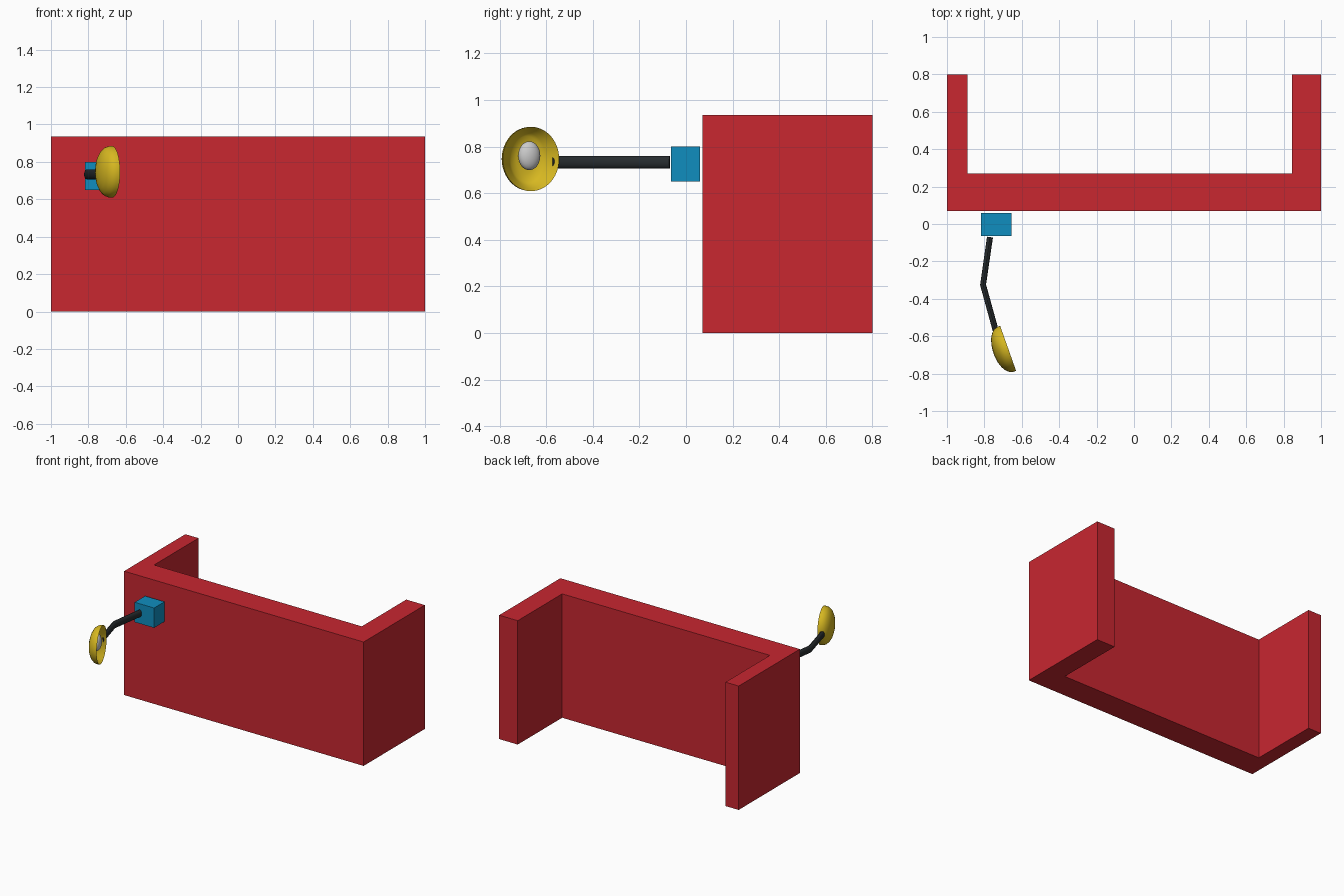
import bpy, bmesh, math
from mathutils import Vector, Matrix

if "Cube" in bpy.data.objects:
    bpy.data.objects.remove(bpy.data.objects["Cube"])


def material(name, rgb):
    m = bpy.data.materials.new(name)
    m.diffuse_color = (*rgb, 1)
    m.use_nodes = True
    m.node_tree.nodes["Principled BSDF"].inputs["Base Color"].default_value = m.diffuse_color
    return m


RED = material("red", (0.58, 0.02, 0.03))
BLUE = material("blue", (0.005, 0.27, 0.52))
DARK = material("dark", (0.02, 0.025, 0.028))
YELLOW = material("yellow", (0.68, 0.48, 0.015))


def finish(name, bm, mat=None, smooth=False):
    bmesh.ops.recalc_face_normals(bm, faces=bm.faces)
    me = bpy.data.meshes.new(name)
    bm.to_mesh(me)
    bm.free()
    ob = bpy.data.objects.new(name, me)
    bpy.context.collection.objects.link(ob)
    if mat:
        me.materials.append(mat)
    if smooth:
        bpy.ops.object.select_all(action='DESELECT')
        ob.select_set(True)
        bpy.context.view_layer.objects.active = ob
        bpy.ops.object.shade_smooth_by_angle(angle=math.radians(35))
    return ob


def prism(name, outline, z0, z1, mat):
    bm = bmesh.new()
    face = bm.faces.new([bm.verts.new((x, y, z0)) for x, y in outline])
    top = bmesh.ops.extrude_face_region(bm, geom=[face])["geom"]
    for v in top:
        if isinstance(v, bmesh.types.BMVert):
            v.co.z = z1
    return finish(name, bm, mat)


def loft(bm, rings):
    n = len(rings[0])
    for a, b in zip(rings, rings[1:]):
        for i in range(n):
            j = (i + 1) % n
            bm.faces.new((a[i], a[j], b[j], b[i]))


# U-shaped wall
prism("wall", [(-1, 0.07), (1, 0.07), (1, 0.8), (0.845, 0.8), (0.845, 0.27),
               (-0.89, 0.27), (-0.89, 0.8), (-1, 0.8)], 0, 0.935, RED)

# Mounting block
prism("mount_block", [(-0.818, -0.064), (-0.656, -0.064),
                      (-0.656, 0.06), (-0.818, 0.06)], 0.65, 0.80, BLUE)

# Bent arm with an oval section
path = [Vector(p) for p in ((-0.77, -0.07, 0.733), (-0.807, -0.325, 0.733), (-0.738, -0.575, 0.733))]
bm = bmesh.new()
rings = []
for i, p in enumerate(path):
    d = (path[min(i + 1, 2)] - path[max(i - 1, 0)]).normalized()
    side = Vector((-d.y, d.x, 0))
    rings.append([bm.verts.new(p + side * 0.016 * math.cos(t) + Vector((0, 0, 0.027 * math.sin(t))))
                  for t in (math.tau * k / 16 for k in range(16))])
loft(bm, rings)
bm.faces.new(rings[0])
bm.faces.new(rings[-1])
finish("arm", bm, DARK, True)

# Lamp shade: (depth behind rim, horizontal radius, vertical radius) from back to inside
outer = [(0.081, 0.025, 0.027), (0.077, 0.052, 0.056), (0.067, 0.083, 0.09), (0.052, 0.107, 0.116),
         (0.035, 0.121, 0.131), (0.017, 0.127, 0.137), (0, 0.128, 0.138)]
inner = [(0.02, 0.108, 0.126), (0.044, 0.083, 0.112), (0.056, 0.072, 0.098), (0.064, 0.045, 0.06)]
turn = Matrix.Translation((-0.673, -0.665, 0.747)) @ Matrix.Rotation(0.34, 4, 'Z')
bm = bmesh.new()
rings = [[bm.verts.new(turn @ Vector((-d, ry * math.cos(t), rz * math.sin(t))))
          for t in (math.tau * k / 48 for k in range(48))] for d, ry, rz in outer + inner]
loft(bm, rings)
for ring, depth in ((rings[0], 0.083), (rings[-1], 0.066)):
    tip = bm.verts.new(turn @ Vector((-depth, 0, 0)))
    for i in range(48):
        bm.faces.new((ring[i], ring[(i + 1) % 48], tip))
finish("lamp_shade", bm, YELLOW, True)

# Bulb, a flattened ball set in the shade
bm = bmesh.new()
bmesh.ops.create_uvsphere(bm, u_segments=32, v_segments=16, radius=1, matrix=(
    turn @ Matrix.Translation((-0.034, 0.004, 0.014)) @ Matrix.Diagonal((0.032, 0.049, 0.062, 1))))
finish("bulb", bm, None, True)
